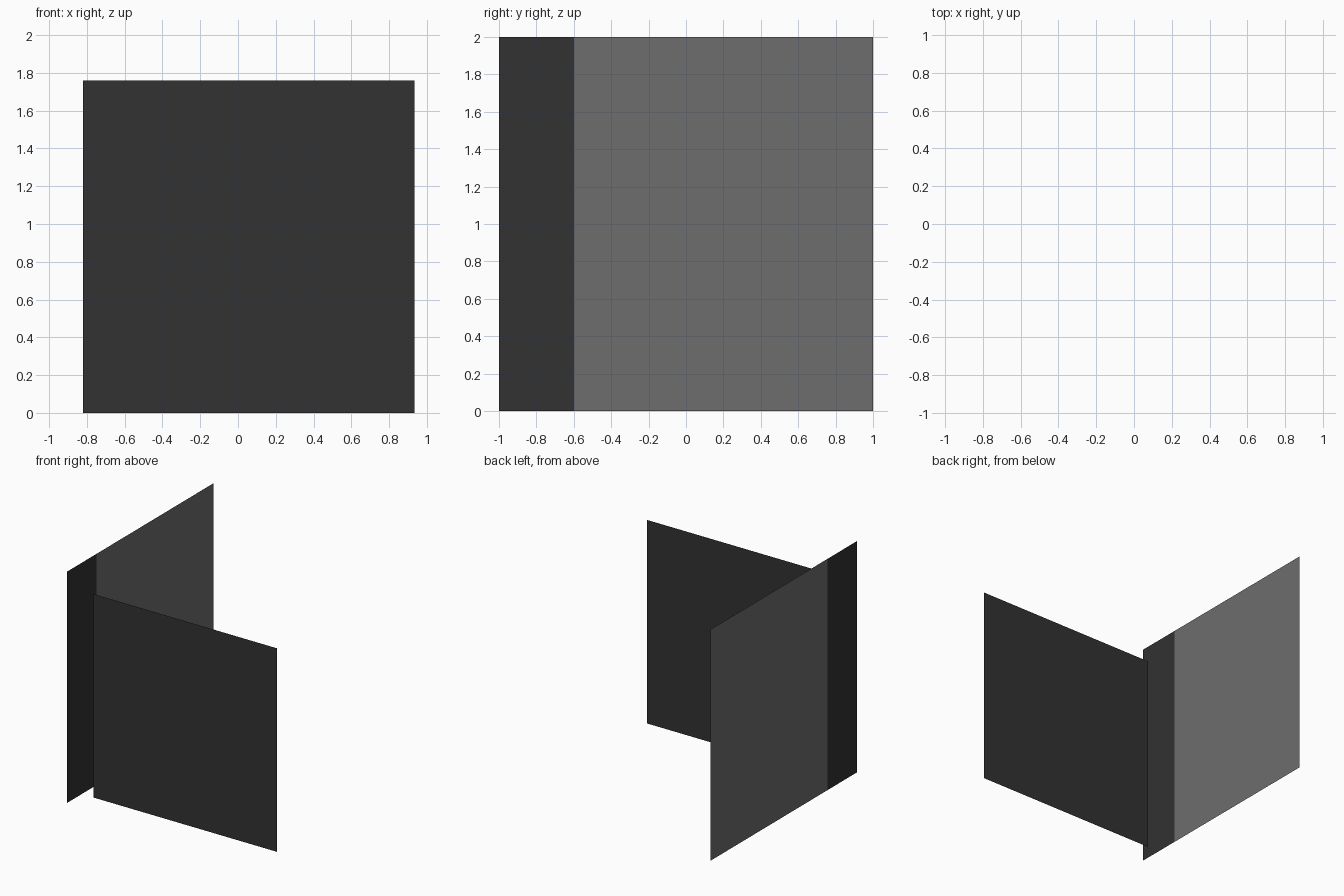
import bpy, bmesh
from mathutils import Vector

if "Cube" in bpy.data.objects:
    bpy.data.objects.remove(bpy.data.objects["Cube"])


def material(name, value):
    m = bpy.data.materials.new(name)
    m.diffuse_color = (value, value, value, 1.0)
    m.use_nodes = True
    m.node_tree.nodes["Principled BSDF"].inputs["Base Color"].default_value = m.diffuse_color
    return m


charcoal = material("charcoal", 0.032)
grey = material("mid grey", 0.153)


def upright_sheet(name, start, end, height, mats):
    """Single-sided vertical sheet standing on the ground between two points."""
    bm = bmesh.new()
    a, b = Vector((*start, 0)), Vector((*end, 0))
    up = Vector((0, 0, height))
    bm.faces.new([bm.verts.new(p) for p in (a, b, b + up, a + up)])
    mesh = bpy.data.meshes.new(name)
    for m in mats:
        mesh.materials.append(m)
    obj = bpy.data.objects.new(name, mesh)
    bpy.context.collection.objects.link(obj)
    return obj, bm


# front panel, facing -y
front, bm = upright_sheet("front_panel", (-0.82, -0.8), (0.935, -0.8), 1.76, [charcoal])
bm.to_mesh(front.data)
bm.free()

# side panel, facing +x, with a dark strip along its front edge
side, bm = upright_sheet("side_panel", (-0.935, -1), (-0.935, 1), 2.0, [charcoal, grey])
bmesh.ops.bisect_plane(bm, geom=bm.verts[:] + bm.edges[:] + bm.faces[:],
                       plane_co=(0, -0.6, 0), plane_no=(0, 1, 0))
for f in bm.faces:
    f.material_index = int(f.calc_center_median().y > -0.6)
bm.to_mesh(side.data)
bm.free()
